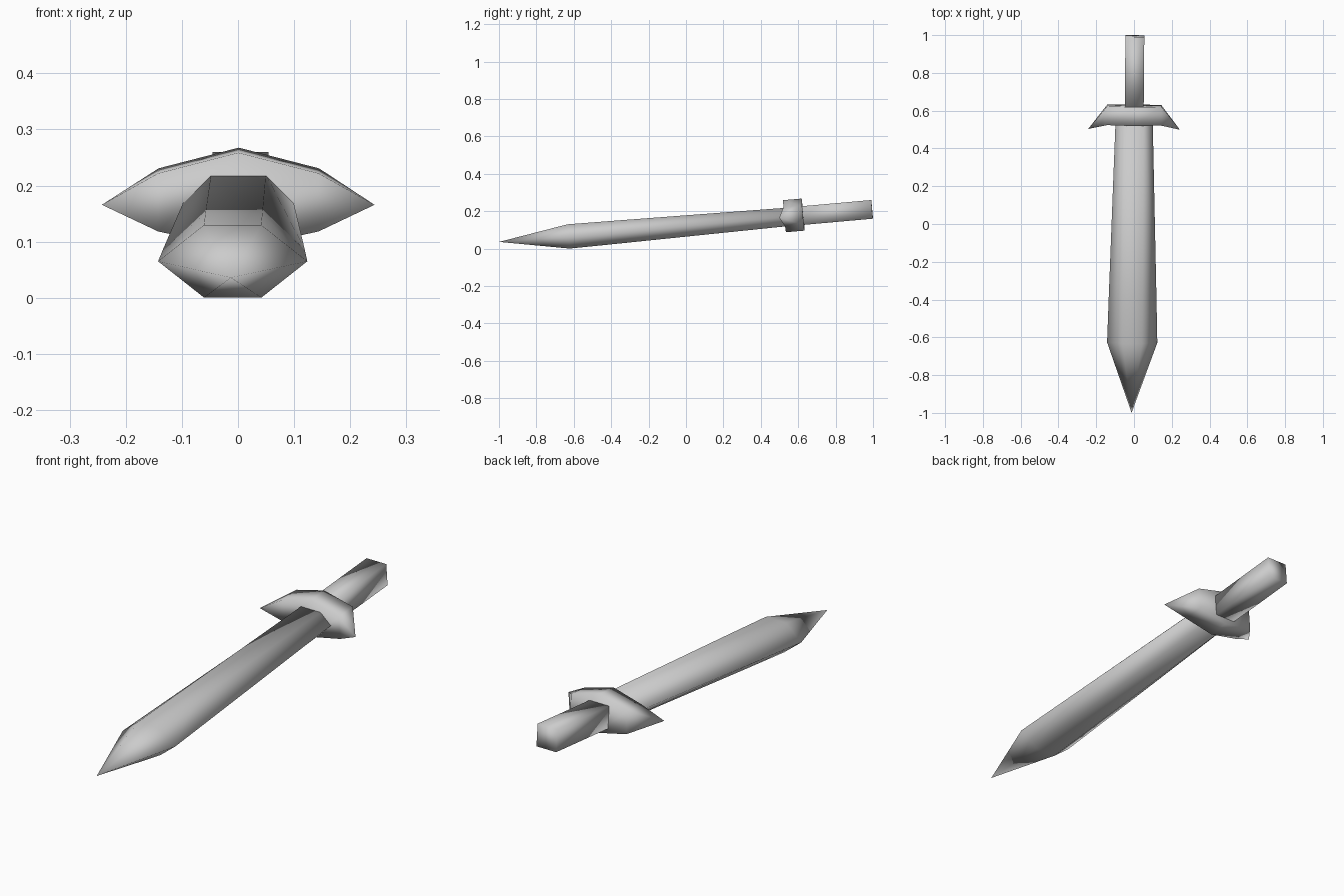
import bpy
import bmesh
from math import radians
from mathutils import Matrix, Vector

cube = bpy.data.objects.get("Cube")
if cube:
    bpy.data.objects.remove(cube)

steel = bpy.data.materials.new("grey_steel")
steel.use_nodes = True
steel.diffuse_color = (0.6, 0.6, 0.6, 1)
steel.node_tree.nodes["Principled BSDF"].inputs["Base Color"].default_value = steel.diffuse_color

# The whole sword lies along y, handle end raised and turned slightly
POSE = (Matrix.Translation((-0.004, 0, 0.121))
        @ Matrix.Rotation(radians(-0.5), 4, 'Z')
        @ Matrix.Rotation(radians(5.1), 4, 'X'))


def loft(name, rings):
    """Skin a list of rings; a ring of one point makes a pointed end."""
    bm = bmesh.new()
    loops = [[bm.verts.new(p) for p in ring] for ring in rings]
    for a, b in zip(loops, loops[1:]):
        n = max(len(a), len(b))
        for i in range(n):
            j = (i + 1) % n
            corners = [a[i % len(a)], a[j % len(a)], b[j % len(b)], b[i % len(b)]]
            bm.faces.new(list(dict.fromkeys(corners)))
    for end in (loops[0], loops[-1]):
        if len(end) > 2:
            bm.faces.new(end)
    bmesh.ops.recalc_face_normals(bm, faces=bm.faces)
    bm.transform(POSE)
    mesh = bpy.data.meshes.new(name)
    bm.to_mesh(mesh)
    bm.free()
    mesh.materials.append(steel)
    mesh.polygons.foreach_set("use_smooth", [True] * len(mesh.polygons))
    obj = bpy.data.objects.new(name, mesh)
    bpy.context.collection.objects.link(obj)
    return obj


def hexagon(y, flat, side, high):
    return [Vector((x, y, z)) for x, z in (
        (side, 0), (flat, high), (-flat, high), (-side, 0), (-flat, -high), (flat, -high))]


def square(y, half):
    return [Vector((x * half, y, z * half)) for x, z in ((1, 1), (-1, 1), (-1, -1), (1, -1))]


def guard_section(x, half_height, middle=0.005):
    return [Vector((x, y, middle + s * half_height))
            for y, s in ((0.529, 1), (0.629, 1), (0.629, -1), (0.529, -1))]


# Six-sided blade, widening towards the point
loft("blade", [
    [Vector((0, -1.003, 0.004))],
    hexagon(-0.63, 0.051, 0.133, 0.065),
    hexagon(-0.38, 0.051, 0.126, 0.062),
    hexagon(0.56, 0.049, 0.098, 0.049),
])

# Cross guard with points swept towards the blade
loft("guard", [
    [Vector((-0.243, 0.503, 0))],
    guard_section(-0.143, 0.052, 0.002),
    guard_section(0, 0.086),
    guard_section(0.143, 0.052, 0.002),
    [Vector((0.243, 0.503, 0))],
])

# Square handle
loft("handle", [square(0.62, 0.05), square(0.999, 0.05)])
